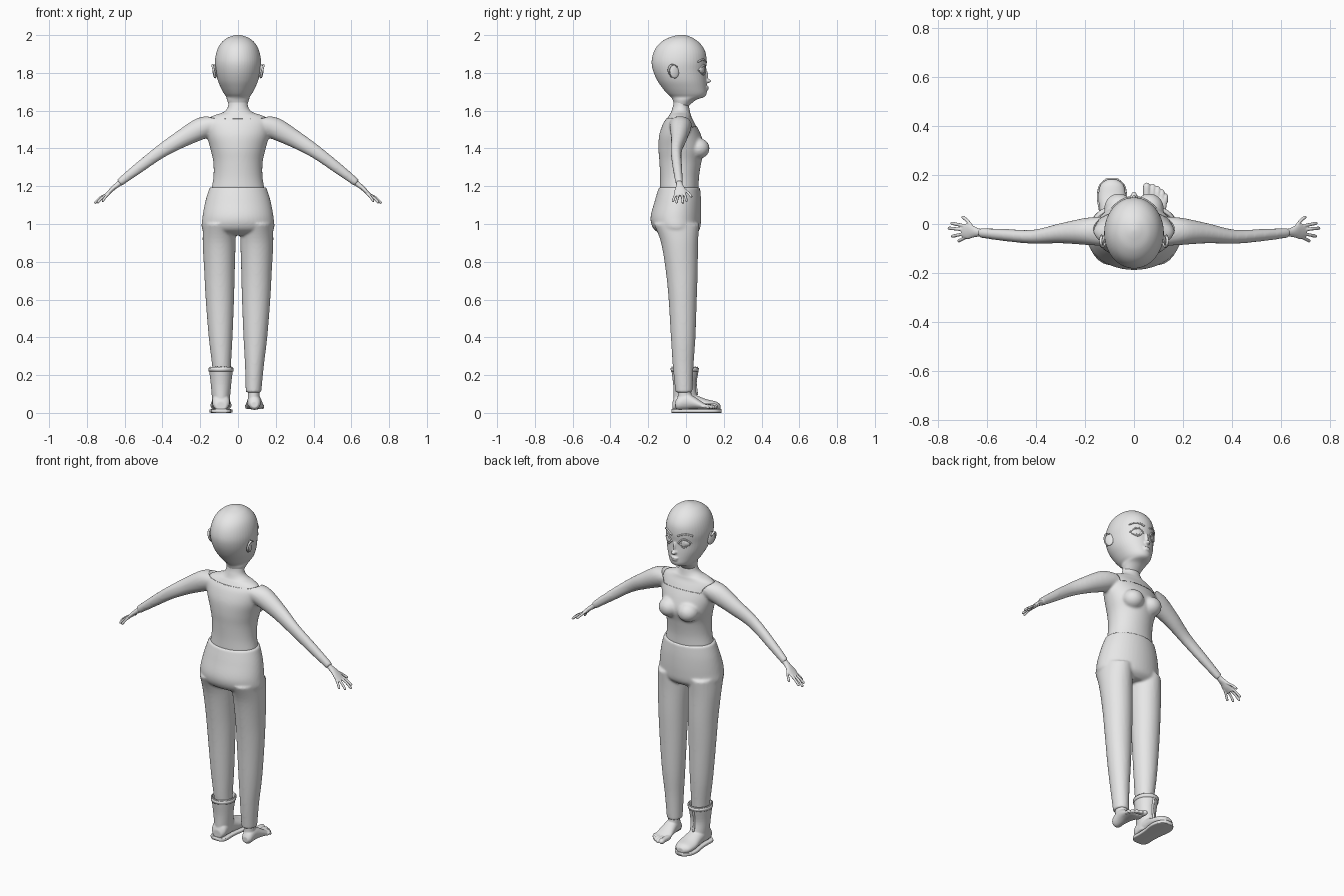
import bpy, bmesh, math
from mathutils import Vector as V, Matrix

grey = bpy.data.materials.new("plain grey")
grey.diffuse_color = (0.8, 0.8, 0.8, 1)
X, Y, Z = V((1, 0, 0)), V((0, 1, 0)), V((0, 0, 1))


def finish(name, bm, voxel=0, smooth=0):
    """Turn a bmesh into an object; voxel > 0 fuses overlapping pieces."""
    bmesh.ops.recalc_face_normals(bm, faces=bm.faces)
    for f in bm.faces:
        f.smooth = True
    me = bpy.data.meshes.new(name)
    bm.to_mesh(me)
    bm.free()
    me.materials.append(grey)
    ob = bpy.data.objects.new(name, me)
    bpy.context.collection.objects.link(ob)
    if voxel:
        m = ob.modifiers.new("fuse", 'REMESH')
        m.mode, m.voxel_size, m.use_smooth_shade = 'VOXEL', voxel, True
        m = ob.modifiers.new("soften", 'SMOOTH')
        m.factor, m.iterations = 0.5, smooth
    return ob


def tube(bm, rings, n=32, sub=5, p=2.0):
    """Loft smoothed (centre, a, b) superelliptic rings and cap both ends."""
    def spline(i, t):
        q = [rings[min(max(i + k, 0), len(rings) - 1)] for k in (-1, 0, 1, 2)]
        return [0.5 * (2 * B + (C - A) * t + (2 * A - 5 * B + 4 * C - D) * t * t
                       + (3 * B - A - 3 * C + D) * t ** 3) for A, B, C, D in zip(*q)]
    fine = [spline(i, k / sub) for i in range(len(rings) - 1) for k in range(sub)]
    fine.append(rings[-1])
    loops = []
    for c, a, b in fine:
        loop = []
        for j in range(n):
            u, w = math.cos(2 * math.pi * j / n), math.sin(2 * math.pi * j / n)
            u, w = (math.copysign(abs(t) ** (2 / p), t) for t in (u, w))
            loop.append(bm.verts.new(c + a * u + b * w))
        loops.append(loop)
    for l, m in zip(loops, loops[1:]):
        for j in range(n):
            bm.faces.new((l[j], l[j - 1], m[j - 1], m[j]))
    bm.faces.new(loops[0])
    bm.faces.new(loops[-1])


def level(rows, cx=0, grow=0):
    """Horizontal rings from rows of (z, back y, front y, half width)."""
    return [(V((cx, (yb + yf) / 2, z)), X * (rx + grow), Y * ((yf - yb) / 2 + grow))
            for z, yb, yf, rx in rows]


def upright(rows, cx):
    """Rings along y from rows of (y, half width, low z, high z)."""
    return [(V((cx, y, (lo + hi) / 2)), X * rx, Z * ((hi - lo) / 2)) for y, rx, lo, hi in rows]


def rod(bm, pts, r, n=10):
    """Thin round rod with tapered ends through the points."""
    d = (V(pts[-1]) - V(pts[0])).normalized()
    a = d.cross(Z).normalized() if abs(d.z) < 0.9 else X
    b = d.cross(a)
    rr = [(V(q), a * r, b * r) for q in pts]
    e0, e1 = (V(pts[0]) - d * r * .8, a * r * .3, b * r * .3), (V(pts[-1]) + d * r * .8, a * r * .3, b * r * .3)
    tube(bm, [e0] + rr + [e1], n, 3)


def ball(bm, c, r, turn=0, tilt=0):
    m = Matrix.Translation(c) @ Matrix.Rotation(turn, 4, 'Z') @ Matrix.Rotation(tilt, 4, 'X') @ Matrix.Diagonal((*r, 1))
    bmesh.ops.create_uvsphere(bm, u_segments=24, v_segments=14, radius=1, matrix=m)


# head with nose and lips
HEAD = [(1.62, -.06, .01, .045), (1.655, -.07, .05, .058), (1.672, -.08, .095, .062), (1.69, -.1, .109, .074),
        (1.72, -.125, .11, .09), (1.76, -.152, .108, .107), (1.81, -.174, .105, .118), (1.86, -.182, .109, .122),
        (1.91, -.171, .103, .114), (1.95, -.146, .08, .096), (1.98, -.106, .045, .066), (1.996, -.06, .01, .03),
        (2.002, -.03, -.02, .005)]


def face_y(x, z):
    """Depth of the face surface at x, z."""
    lo, hi = next((l, h) for l, h in zip(HEAD, HEAD[1:]) if l[0] <= z <= h[0])
    t = (z - lo[0]) / (hi[0] - lo[0])
    yb, yf, rx = (lo[k] + (hi[k] - lo[k]) * t for k in (1, 2, 3))
    return (yb + yf) / 2 + (yf - yb) / 2 * math.sqrt(max(0, 1 - (x / rx) ** 2))


bm = bmesh.new()
tube(bm, level(HEAD), 48)
ball(bm, (0, .106, 1.757), (.015, .027, .012))
ball(bm, (0, .098, 1.785), (.01, .02, .036))
ball(bm, (0, .107, 1.725), (.025, .014, .006))
ball(bm, (0, .105, 1.713), (.02, .015, .007))
finish("head", bm, .004, 4)

# ears, eyes and brows
ears, eyes, lids, iris, brows = (bmesh.new() for _ in range(5))
for s in (-1, 1):
    ball(ears, (s * .122, -.062, 1.808), (.009, .026, .037), s * .35, .15)
    rim = [(s * (.128 + .008 * math.cos(t)), -.064 - .024 * math.sin(t) - .004, 1.81 + .034 * math.cos(t))
           for t in (-.9, -.3, .3, .9, 1.5, 2.1, 2.7)]
    rod(ears, rim, .006)
    ball(eyes, (s * .052, .078, 1.815), (.03, .017, .024), -s * .45)
    ball(iris, (s * .05, .0945, 1.815), (.013, .003, .017), -s * .45)
    for up in (1, -1):
        arc = []
        for k in range(7):
            x = .022 + .06 * k / 6
            z = 1.815 + up * .025 * math.sin(math.pi * k / 6)
            arc.append((s * x, face_y(x, z) + .001, z))
        rod(lids, arc, .005 if up > 0 else .003, 8)
    arc = []
    for x, z in ((.02, 1.857), (.04, 1.866), (.065, 1.87), (.088, 1.86)):
        arc.append((s * x, face_y(x, z) + .001, z))
    rod(brows, arc, .005, 8)
for name, b in (("ears", ears), ("eyes", eyes), ("eyelids", lids), ("irises", iris), ("eyebrows", brows)):
    finish(name, b)

# neck and upper chest skin, just inside the shirt
TORSO = [(1.18, -.138, .067, .142), (1.25, -.137, .069, .13), (1.33, -.141, .082, .131), (1.4, -.146, .098, .147),
         (1.47, -.142, .08, .165), (1.53, -.122, .052, .17), (1.56, -.103, .036, .158), (1.577, -.092, .03, .125),
         (1.59, -.084, .026, .085), (1.61, -.077, .022, .062), (1.64, -.07, .018, .054), (1.69, -.07, .018, .05)]
bm = bmesh.new()
tube(bm, level(TORSO[4:], 0, -.004), 40)
finish("neck", bm)

# shirt: torso, bust and sleeves fused, with a scooped neckline
UP = V((.54, 0, .84))
ARM = [(.12, -.03, 1.53, .06, .05), (.19, -.03, 1.508, .056, .059), (.3, -.038, 1.45, .041, .047),
       (.41, -.052, 1.383, .029, .036), (.53, -.045, 1.294, .025, .029), (.63, -.036, 1.217, .02, .021)]
bm = bmesh.new()
tube(bm, level(TORSO), 48)
for s in (-1, 1):
    up = V((s * UP.x, 0, UP.z))
    tube(bm, [(V((s * x, y, z)), Y * a, up * b) for x, y, z, a, b in ARM])
    ball(bm, (s * .062, .065, 1.4), (.06, .06, .055))
shirt = finish("shirt", bm, .007, 8)
bm = bmesh.new()
tube(bm, level([(1.46, -.104, .058, .165), (1.8, -.104, .058, .165)]), 64, 1)
cutter = finish("neckline_cutter", bm)
cutter.hide_render = True
cutter.display_type = 'WIRE'
cut = shirt.modifiers.new("neckline", 'BOOLEAN')
cut.operation, cut.object = 'DIFFERENCE', cutter

# hands with spread fingers
FINGERS = [((.66, -.015, 1.187), (.68, .012, 1.165), (.699, .028, 1.145)),
           ((.69, -.008, 1.162), (.72, -.002, 1.143), (.745, .003, 1.122)),
           ((.69, -.024, 1.16), (.728, -.02, 1.14), (.756, -.017, 1.113)),
           ((.69, -.039, 1.16), (.72, -.045, 1.138), (.742, -.05, 1.115)),
           ((.68, -.05, 1.165), (.7, -.061, 1.145), (.716, -.069, 1.122))]
for s, side in ((-1, "left"), (1, "right")):
    bm = bmesh.new()
    up = V((s * .6, 0, .8))
    tube(bm, [(V((s * x, y, z)), Y * a, up * b) for x, y, z, a, b in (
        (.6, -.037, 1.238, .017, .015), (.635, -.035, 1.21, .017, .014), (.66, -.031, 1.19, .025, .012),
        (.68, -.03, 1.17, .032, .011), (.703, -.028, 1.15, .026, .008))], 20)
    for f in FINGERS:
        rod(bm, [(s * x, y, z) for x, y, z in f], .0068)
    finish(side + "_hand", bm, .003, 2)

# trousers: hips and two legs fused
bm = bmesh.new()
tube(bm, level([(1.195, -.144, .074, .15), (1.12, -.166, .08, .173), (1.03, -.188, .08, .189),
                (.97, -.168, .072, .188), (.94, -.11, .04, .13)]), 48)
for s in (-1, 1):
    tube(bm, [(V((s * cx, (b + f) / 2, z)), X * r, Y * ((f - b) / 2)) for z, cx, r, b, f in (
        (1.0, .1, .085, -.17, .07), (.9, .1, .087, -.132, .064), (.75, .098, .081, -.107, .062),
        (.6, .096, .075, -.092, .057), (.4, .092, .063, -.08, .05), (.25, .087, .05, -.07, .04),
        (.108, .082, .041, -.056, .034))])
finish("trousers", bm, .007, 6)

# bare right foot with toes
bm = bmesh.new()
tube(bm, level([(.04, -.048, .03, .034), (.09, -.044, .03, .031), (.15, -.045, .022, .032)], .083), 24)
tube(bm, upright([(-.057, .018, .028, .06), (-.04, .031, .016, .085), (0, .035, .018, .105), (.04, .041, .02, .088),
                  (.08, .047, .018, .062), (.108, .047, .018, .046), (.122, .038, .02, .04)], .087), 24)
for x, tip, r in ((.052, .157, .015), (.077, .156, .011), (.097, .147, .0105), (.115, .134, .01), (.13, .117, .0095)):
    rod(bm, [(x, .09, .034), (x, (tip + .1) / 2, .036), (x, tip, .019 + r)], r)
finish("bare_foot", bm, .004, 3)

# left boot: hollow shaft, rounded toe, welt sole
BX = -.09
bm = bmesh.new()
tube(bm, level([(.03, -.066, .06, .046), (.08, -.066, .06, .048), (.15, -.068, .05, .054), (.236, -.078, .064, .063),
                (.236, -.07, .056, .055), (.15, -.058, .04, .044)], BX))
tube(bm, upright([(-.071, .028, .012, .06), (-.05, .045, .008, .1), (0, .046, .008, .115), (.05, .049, .008, .095),
                  (.11, .056, .008, .072), (.16, .047, .008, .06), (.182, .02, .012, .044)], BX))
finish("boot", bm, .004, 3)
bm = bmesh.new()
tube(bm, upright([(-.076, .03, 0, .02), (-.055, .05, 0, .02), (0, .05, 0, .02), (.05, .053, 0, .02), (.11, .062, 0, .02),
                  (.16, .052, 0, .02), (.188, .022, 0, .02)], BX), 24, 5, 6)
finish("boot_sole", bm)
# boot rim and vertical front placket
bm = bmesh.new()
tube(bm, level([(.22, -.08, .066, .065), (.238, -.082, .068, .067), (.238, -.074, .06, .059),
                (.22, -.072, .058, .057)], BX), 32, 1)
rod(bm, [(BX, .062, .23), (BX, .051, .16), (BX, .058, .1)], .006)
finish("boot_trim", bm)
